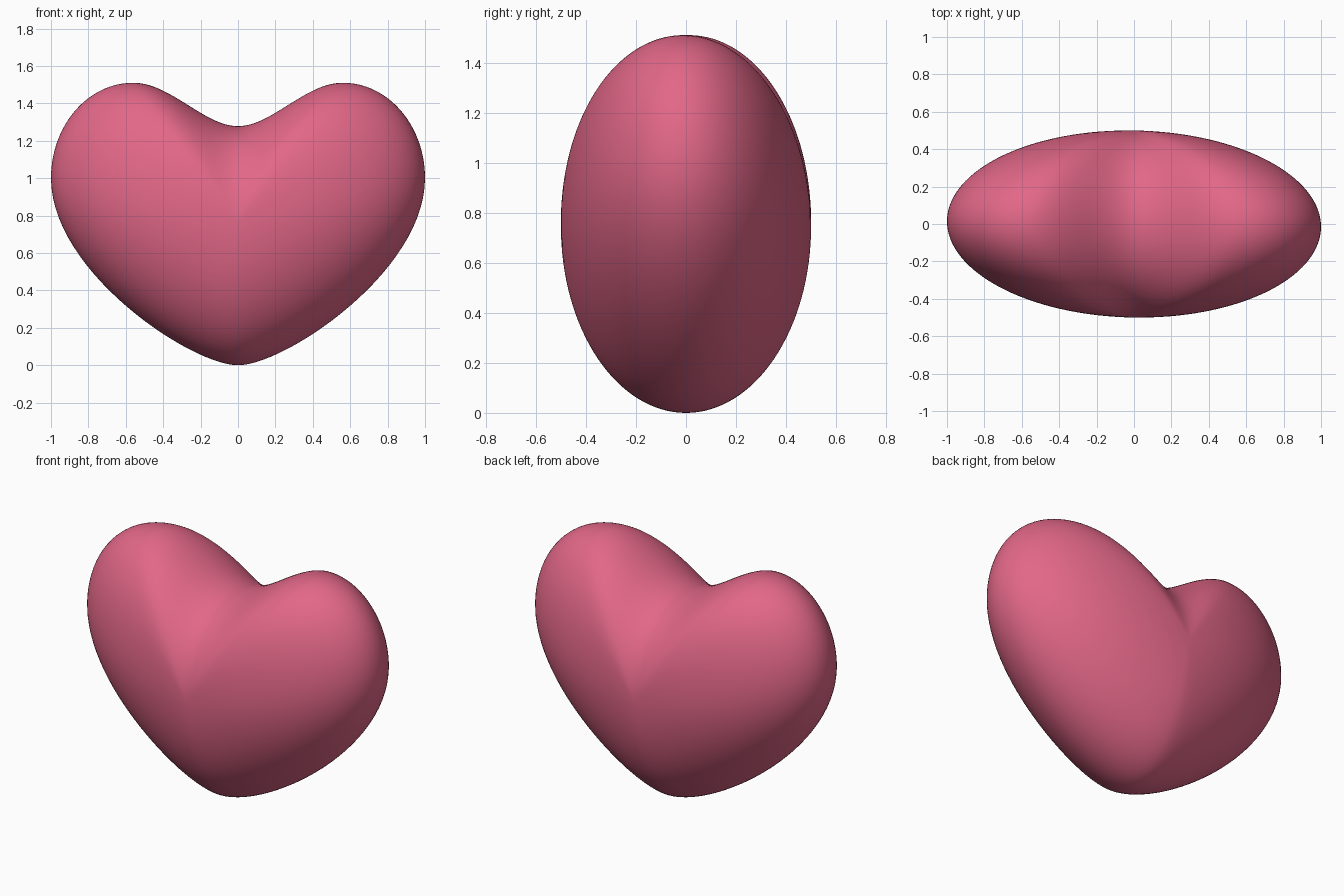
import bpy, bmesh, math
from mathutils import Vector
from mathutils.geometry import interpolate_bezier

if "Cube" in bpy.data.objects:
    bpy.data.objects.remove(bpy.data.objects["Cube"])

# Half outline of the heart as three bezier spans: notch, lobe top, side, tip
SPANS = [
    ((0, 1.278), (0.18, 1.278), (0.36, 1.51), (0.56, 1.51)),
    ((0.56, 1.51), (0.805, 1.51), (1.0, 1.28), (1.0, 1.0)),
    ((1.0, 1.0), (1.0, 0.5), (0.25, 0.0), (0, 0)),
]
CENTRE_Z, DEPTH, RINGS, STEPS = 0.745, 0.5, 64, 28

half = []
for span in SPANS:
    pts = interpolate_bezier(*[Vector((x, 0, z)) for x, z in span], STEPS + 1)
    half += pts[:-1]
tip = Vector((0, 0, 0))
outline = half + [tip] + [Vector((-p.x, 0, p.z)) for p in reversed(half[1:])]

# Puffed body: the outline shrinks elliptically towards front and back
bm = bmesh.new()
rings = []
for i in range(1, RINGS):
    a = math.pi * i / RINGS
    s, y = math.sin(a), -DEPTH * math.cos(a)
    rings.append([bm.verts.new((p.x * s, y, CENTRE_Z + (p.z - CENTRE_Z) * s))
                  for p in outline])
n = len(outline)
for r0, r1 in zip(rings, rings[1:]):
    for j in range(n):
        k = (j + 1) % n
        bm.faces.new((r0[j], r0[k], r1[k], r1[j]))
for ring, y in ((rings[0], -DEPTH), (rings[-1], DEPTH)):
    pole = bm.verts.new((0, y, CENTRE_Z))
    for j in range(n):
        bm.faces.new((ring[j], ring[(j + 1) % n], pole))
bmesh.ops.recalc_face_normals(bm, faces=bm.faces)
for f in bm.faces:
    f.smooth = True

mesh = bpy.data.meshes.new("heart_body")
bm.to_mesh(mesh)
bm.free()
heart = bpy.data.objects.new("heart_body", mesh)
bpy.context.collection.objects.link(heart)
heart.rotation_euler.z = math.radians(-1.1)  # very slight turn

pink = bpy.data.materials.new("rose_pink")
pink.diffuse_color = (0.76, 0.136, 0.246, 1)
pink.use_nodes = True
pink.node_tree.nodes["Principled BSDF"].inputs["Base Color"].default_value = pink.diffuse_color
mesh.materials.append(pink)
